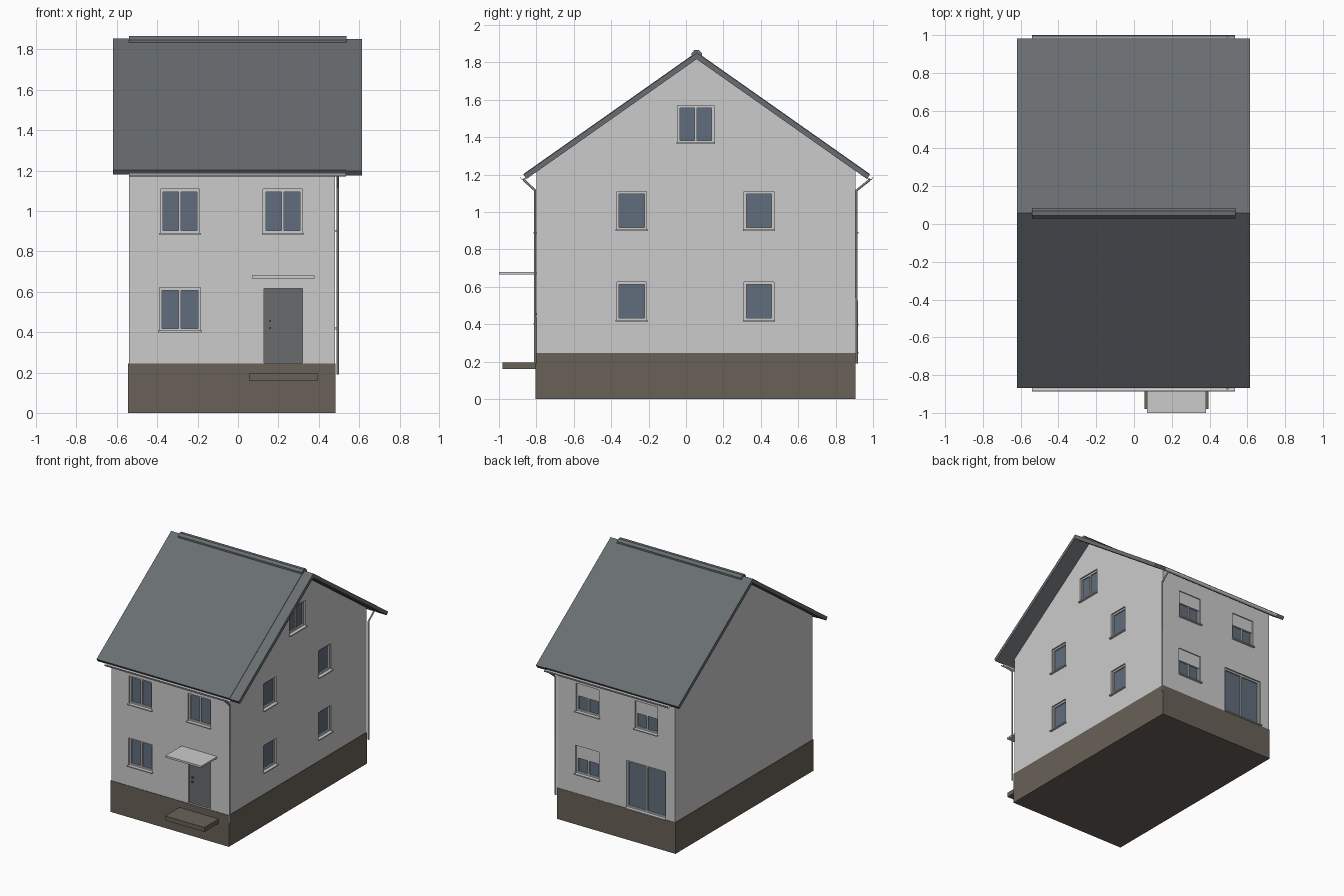
import bpy, bmesh, math
from mathutils import Vector

if "Cube" in bpy.data.objects:
    bpy.data.objects.remove(bpy.data.objects["Cube"])


def mat(name, r, g, b):
    m = bpy.data.materials.new(name)
    m.diffuse_color = (r, g, b, 1)
    m.use_nodes = True
    m.node_tree.nodes["Principled BSDF"].inputs["Base Color"].default_value = m.diffuse_color
    return m


PLINTH = mat("plinth_brown", 0.14, 0.12, 0.095)
ROOF = mat("roof_slate", 0.14, 0.155, 0.165)
GLASS = mat("glass", 0.12, 0.155, 0.20)
DOOR = mat("door_grey", 0.14, 0.145, 0.15)

# House extents
X0, X1, Y0, Y1 = -0.54, 0.48, -0.80, 0.905
BASE_Z, RIDGE_Y, RIDGE_Z = 0.245, 0.057, 1.855
HALF, EAVE_Z = 0.926, 1.203
SLOPE = (RIDGE_Z - EAVE_Z) / HALF


def finish(bm, name, material=None):
    bmesh.ops.recalc_face_normals(bm, faces=bm.faces)
    me = bpy.data.meshes.new(name)
    bm.to_mesh(me)
    bm.free()
    ob = bpy.data.objects.new(name, me)
    bpy.context.collection.objects.link(ob)
    if material:
        me.materials.append(material)
    return ob


def boxes(name, items, material=None):
    """One object from several boxes given as opposite corner pairs."""
    bm = bmesh.new()
    for a, b in items:
        a, b = Vector(a), Vector(b)
        vs = bmesh.ops.create_cube(bm, size=1)["verts"]
        for v in vs:
            v.co = (a + b) / 2 + Vector([v.co[i] * abs(b[i] - a[i]) for i in range(3)])
    return finish(bm, name, material)


def prism(name, profile, x0, x1, material=None):
    """Extrude a (y, z) outline along x."""
    bm = bmesh.new()
    f = bm.faces.new([bm.verts.new((x0, y, z)) for y, z in profile])
    ext = bmesh.ops.extrude_face_region(bm, geom=[f])["geom"]
    bmesh.ops.translate(bm, vec=(x1 - x0, 0, 0),
                        verts=[g for g in ext if isinstance(g, bmesh.types.BMVert)])
    return finish(bm, name, material)


def on_wall(side, u0, u1, z0, z1, d0, d1):
    """Box corners on a wall: u along it, d outwards from it."""
    if side == "front":
        return (u0, Y0 - d0, z0), (u1, Y0 - d1, z1)
    if side == "back":
        return (u0, Y1 + d0, z0), (u1, Y1 + d1, z1)
    return (X1 + d0, u0, z0), (X1 + d1, u1, z1)


# Plinth and gabled walls
boxes("plinth", [((X0 - .004, Y0 - .004, 0), (X1 + .004, Y1 + .002, BASE_Z))], PLINTH)
under = RIDGE_Z - 0.03
walls = prism("walls", [(Y0, BASE_Z), (Y1, BASE_Z), (Y1, under - SLOPE * (Y1 - RIDGE_Y)),
                        (RIDGE_Y, under), (Y0, under - SLOPE * (RIDGE_Y - Y0))], X0, X1)

# Openings: side, u0, u1, z0, z1, kind
openings = [
    ("front", -0.385, -0.19, 0.89, 1.108, "double"),
    ("front", 0.125, 0.32, 0.89, 1.108, "double"),
    ("front", -0.39, -0.185, 0.405, 0.62, "double"),
    ("front", 0.13, 0.32, BASE_Z + .002, 0.615, "door"),
    ("right", -0.045, 0.15, 1.37, 1.57, "double"),
    ("back", -0.385, -0.19, 0.89, 1.108, "shutter"),
    ("back", 0.12, 0.32, 0.89, 1.108, "shutter"),
    ("back", 0.12, 0.325, 0.40, 0.62, "shutter"),
    ("back", -0.455, -0.115, BASE_Z + .005, 0.62, "patio"),
]
for u in (-0.37, 0.31):
    for z in (0.42, 0.905):
        openings.append(("right", u, u + 0.16, z, z + 0.205, "single"))

# Cut the recesses
cutter = boxes("recess_cutter", [on_wall(*o[:5], -0.035, 0.05) for o in openings])
cutter.hide_render = True
mod = walls.modifiers.new("recesses", "BOOLEAN")
mod.operation, mod.solver, mod.object = "DIFFERENCE", "EXACT", cutter
bpy.context.view_layer.objects.active = walls
bpy.ops.object.modifier_apply(modifier=mod.name)
bpy.data.objects.remove(cutter)

# Fill the recesses
for i, (s, u0, u1, z0, z1, kind) in enumerate(openings):
    tag = f"{s}_{kind}_{i}"
    if kind == "door":
        boxes("front_door", [on_wall(s, u0, u1, z0, z1, -0.035, -0.012)], DOOR)
        boxes("door_handle", [on_wall(s, 0.156, 0.164, z, z + 0.01, -0.012, 0.002)
                              for z in (0.415, 0.45)], DOOR)
        continue
    w = 0.013
    bars = [(u0, u0 + w, z0, z1), (u1 - w, u1, z0, z1),
            (u0 + w, u1 - w, z0, z0 + w), (u0 + w, u1 - w, z1 - w, z1)]
    if kind != "single":
        m = (u0 + u1) / 2
        bars.append((m - .006, m + .006, z0 + w, z1 - w))
    boxes("window_frame_" + tag, [on_wall(s, *b, -0.035, -0.012) for b in bars])
    boxes("window_glass_" + tag,
          [on_wall(s, u0 + .005, u1 - .005, z0 + .005, z1 - .005, -0.034, -0.022)], GLASS)
    boxes("window_sill_" + tag, [on_wall(s, u0 - .006, u1 + .006, z0 - .006, z0 + .002, -0.03, 0.016)])
    if kind == "shutter":
        boxes("roller_shutter_" + tag,
              [on_wall(s, u0 + .004, u1 - .004, z1 - 0.45 * (z1 - z0), z1, -0.03, -0.008)])

# Entrance canopy and step
boxes("door_canopy", [((0.07, -1.0, 0.665), (0.38, Y0 + .01, 0.68))])
boxes("door_step", [((0.055, -0.98, 0.16), (0.395, Y0, 0.195))], PLINTH)


# Roof slab, right verge strip and ridge cap
def roof_profile(drop):
    n = Vector((SLOPE, 1)).normalized() * 0.028
    t = n.length * math.sqrt(1 + SLOPE ** 2)
    r, e = RIDGE_Z - drop, EAVE_Z - drop
    return [(RIDGE_Y, r), (RIDGE_Y + HALF, e), (RIDGE_Y + HALF - n.x, e - n.y),
            (RIDGE_Y, r - t), (RIDGE_Y - HALF + n.x, e - n.y), (RIDGE_Y - HALF, e)]


prism("roof", roof_profile(0), -0.62, 0.535, ROOF)
prism("right_verge", roof_profile(0.004), 0.535, 0.615, ROOF)
prism("ridge_cap", [(RIDGE_Y - .028, 1.834), (RIDGE_Y - .028, 1.848), (RIDGE_Y - .012, 1.866),
                    (RIDGE_Y + .012, 1.866), (RIDGE_Y + .028, 1.848), (RIDGE_Y + .028, 1.834)],
      -0.54, 0.538, ROOF)

# Half-round gutters and downpipes on both eaves
for side, sgn, wall_y in (("front", -1, Y0 - .007), ("back", 1, Y1 + .007)):
    cy, cz = RIDGE_Y + sgn * (HALF + 0.001), 1.188
    arc = [math.pi + math.pi * k / 10 for k in range(11)]
    ring = [(cy + .016 * math.cos(a), cz + .018 * math.sin(a)) for a in arc]
    ring += [(cy + .013 * math.cos(a), cz + .015 * math.sin(a)) for a in reversed(arc)]
    prism(side + "_gutter", ring, -0.54, 0.535)

    cu = bpy.data.curves.new(side + "_downpipe", "CURVE")
    cu.dimensions = "3D"
    cu.bevel_depth, cu.bevel_resolution, cu.use_fill_caps = 0.0065, 2, True
    path = [(cy, 1.178), (cy - sgn * .006, 1.168), (wall_y, 1.115), (wall_y, 0.19)]
    sp = cu.splines.new("POLY")
    sp.points.add(len(path) - 1)
    for p, (y, z) in zip(sp.points, path):
        p.co = (0.494, y, z, 1)
    pipe = bpy.data.objects.new(side + "_downpipe", cu)
    bpy.context.collection.objects.link(pipe)
    bpy.ops.object.select_all(action="DESELECT")
    pipe.select_set(True)
    bpy.context.view_layer.objects.active = pipe
    bpy.ops.object.convert(target="MESH")
    bpy.ops.object.shade_smooth_by_angle()
